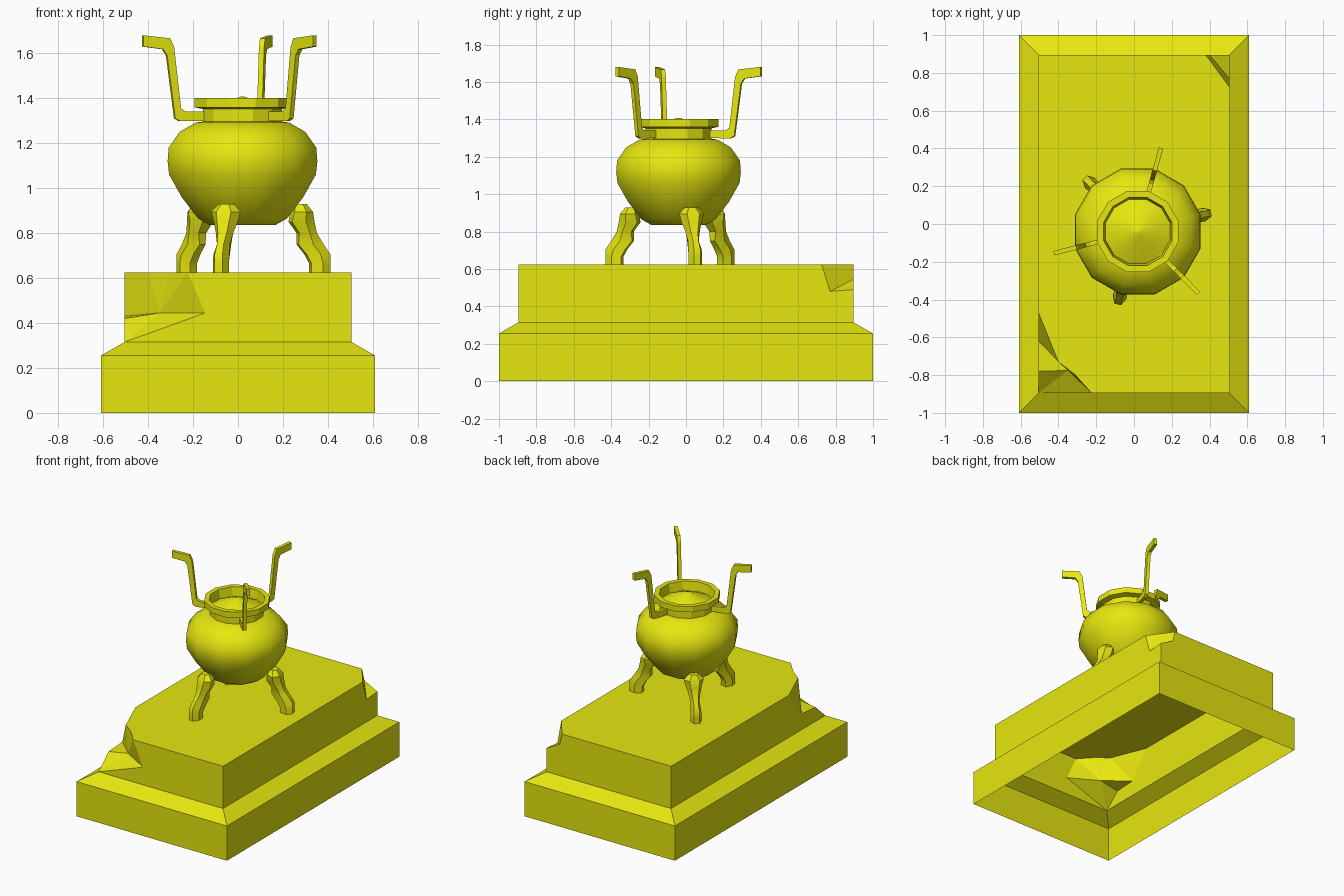
import bpy, bmesh, math
from mathutils import Matrix, Vector

if "Cube" in bpy.data.objects:
    bpy.data.objects.remove(bpy.data.objects["Cube"])

gold = bpy.data.materials.new("mustard yellow")
gold.diffuse_color = (0.8, 0.8, 0.005, 1)
gold.use_nodes = True
gold.node_tree.nodes["Principled BSDF"].inputs["Base Color"].default_value = gold.diffuse_color
CENTRE = Vector((0.02, -0.04, 0))      # axis of the cauldron


def make(name, verts, faces, place=None, smooth=None):
    bm = bmesh.new()
    vs = [bm.verts.new(v) for v in verts]
    for f in faces:
        bm.faces.new([vs[i] for i in f])
    bmesh.ops.recalc_face_normals(bm, faces=bm.faces)
    if place:
        bm.transform(place)
    me = bpy.data.meshes.new(name)
    bm.to_mesh(me)
    bm.free()
    me.materials.append(gold)
    ob = bpy.data.objects.new(name, me)
    bpy.context.collection.objects.link(ob)
    if smooth:
        bpy.ops.object.select_all(action='DESELECT')
        ob.select_set(True)
        bpy.context.view_layer.objects.active = ob
        bpy.ops.object.shade_smooth_by_angle(angle=math.radians(smooth))
    return ob


def loft(rings, cap_start=False, cap_end=False):
    """Skin a list of equal-length closed rings."""
    n = len(rings[0])
    verts = [p for r in rings for p in r]
    faces = [(k*n + i, k*n + (i+1) % n, (k+1)*n + (i+1) % n, (k+1)*n + i)
             for k in range(len(rings) - 1) for i in range(n)]
    if cap_start:
        faces.append(tuple(range(n)))
    if cap_end:
        faces.append(tuple(range(len(verts) - n, len(verts))))
    return verts, faces


def lathe(name, profile, n=12, smooth=None, **caps):
    rings = [[(r*math.cos(math.radians(15 + 360*i/n)),
               r*math.sin(math.radians(15 + 360*i/n)), z) for i in range(n)]
             for r, z in profile]
    return make(name, *loft(rings, **caps), Matrix.Translation(CENTRE), smooth)


def spoke(degrees):
    return Matrix.Translation(CENTRE) @ Matrix.Rotation(math.radians(degrees), 4, 'Z')


# Plinth: open-bottomed shell with two broken corners
def rect(x, y, z):
    return [(-x, -y, z), (x, -y, z), (x, y, z), (-x, y, z)]


verts, faces = loft([rect(0.61, 1, 0), rect(0.61, 1, 0.255), rect(0.505, 0.895, 0.315)])
ids = {"k0": 8, "k1": 9, "k2": 10, "k3": 11}      # foot of the upper block
points = {
    "t1": (0.505, -0.895, 0.625), "t3": (-0.505, 0.895, 0.625),
    # large break, front left
    "a": (-0.505, -0.47, 0.625), "b": (-0.40, -0.73, 0.625),
    "c": (-0.31, -0.80, 0.625), "d": (-0.225, -0.895, 0.625),
    "e": (-0.505, -0.62, 0.43), "f": (-0.35, -0.775, 0.445),
    "g": (-0.145, -0.895, 0.445), "h": (-0.505, -0.78, 0.42),
    # small break, back right
    "p": (0.38, 0.895, 0.625), "q": (0.505, 0.725, 0.625),
    "r": (0.40, 0.895, 0.545), "s": (0.505, 0.77, 0.48), "u": (0.505, 0.895, 0.49)}
for key, co in points.items():
    ids[key] = len(verts)
    verts.append(co)
for face in ("t1 q p t3 a b c d", "k0 k1 t1 d g", "k1 k2 u s q t1",
             "k2 k3 t3 p r u", "k3 k0 h e a t3",
             "a e b", "b e f", "b f c", "c f d", "d f g",
             "e h f", "h k0 f", "k0 g f", "p q r", "q s r", "r s u"):
    faces.append(tuple(ids[k] for k in face.split()))
make("plinth", verts, faces)

# Round bowl, then neck with rim and inner wall
lathe("bowl", [(0.15, 0.835), (0.205, 0.865), (0.28, 0.96), (0.338, 1.06),
               (0.345, 1.12), (0.34, 1.18), (0.29, 1.25), (0.215, 1.292),
               (0.175, 1.297)], smooth=50, cap_start=True)
lathe("neck_and_rim", [(0.182, 1.29), (0.182, 1.352), (0.222, 1.36),
                       (0.222, 1.402), (0.187, 1.402), (0.172, 1.31)])
# Mound of ash inside
lathe("ash_mound", [(0.18, 1.335), (0.10, 1.372), (0.025, 1.402), (0.006, 1.408)],
      smooth=50, cap_end=True)

# Three bent flat handles
bar = [(0.16, 1.30), (0.289, 1.298), (0.312, 1.31), (0.349, 1.59), (0.367, 1.618),
       (0.459, 1.63), (0.459, 1.68), (0.335, 1.667), (0.317, 1.627),
       (0.285, 1.355), (0.262, 1.34), (0.16, 1.34)]
for i in range(3):
    rings = [[(r, y, z) for r, z in bar] for y in (-0.012, 0.012)]
    make(f"handle_{i+1}", *loft(rings, True, True), spoke(74.5 + 120*i))

# Three curved legs: (centre radius, height, half depth, half width)
sections = [(0.265, 0.93, 0.025, 0.035), (0.272, 0.895, 0.043, 0.068),
            (0.272, 0.85, 0.052, 0.055), (0.296, 0.80, 0.041, 0.040),
            (0.311, 0.75, 0.058, 0.030), (0.345, 0.705, 0.055, 0.037),
            (0.356, 0.665, 0.044, 0.037), (0.356, 0.62, 0.044, 0.037)]
hexagon = [(1, -0.5), (1, 0.5), (0.1, 1), (-1, 0.6), (-1, -0.6), (0.1, -1)]
for i in range(3):
    rings = [[(r + hd*u, hw*v, z) for u, v in hexagon] for r, z, hd, hw in sections]
    make(f"leg_{i+1}", *loft(rings, True, True), spoke(14.5 + 120*i), smooth=35)
